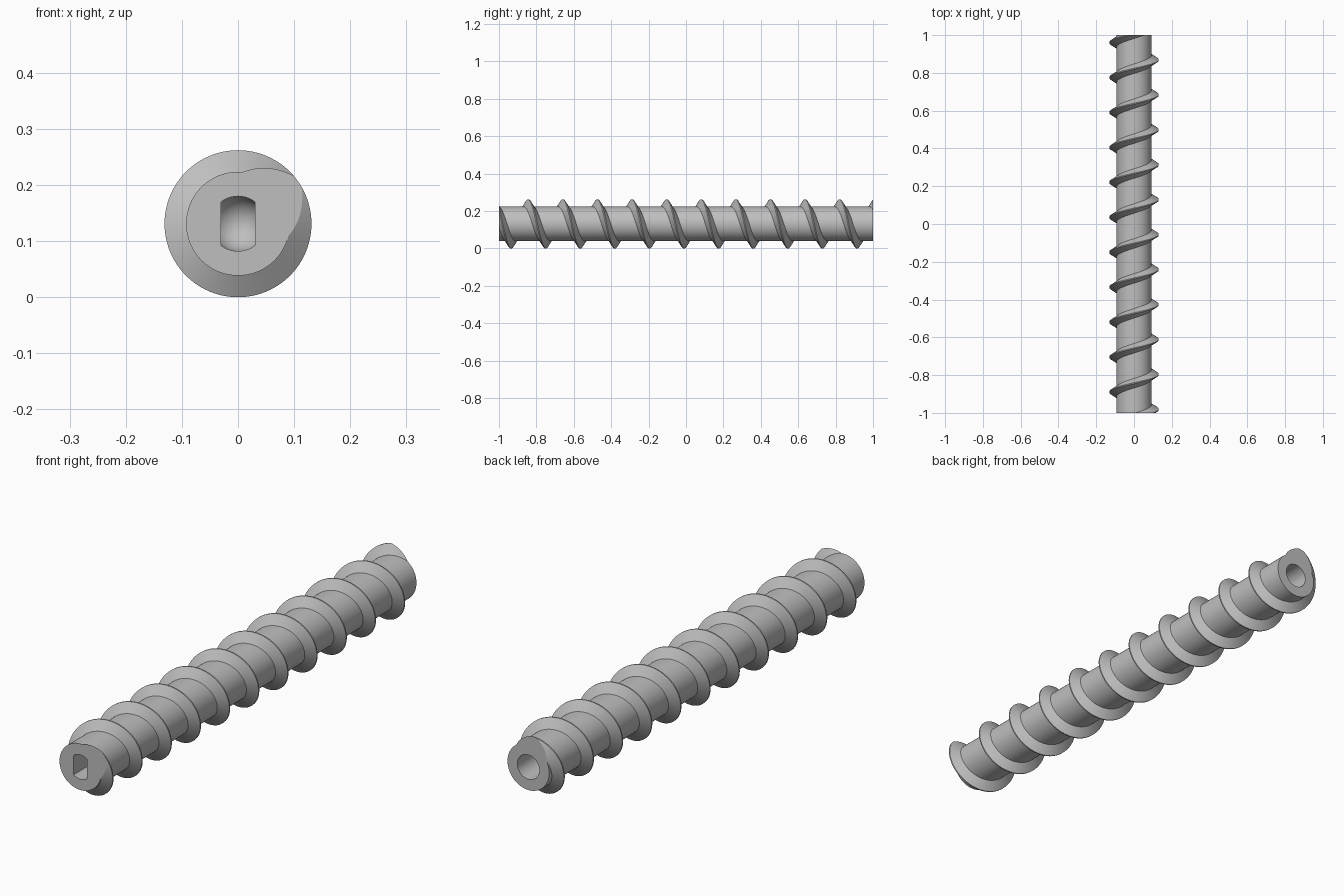
import bpy, bmesh
from math import pi, cos, sin, radians
from mathutils import Vector

cube = bpy.data.objects.get("Cube")
if cube:
    bpy.data.objects.remove(cube, do_unlink=True)

CORE, CREST, PITCH = 0.0925, 0.131, 0.185
AXIS_Z = CREST
BORE = 0.049
STEPS = 96          # segments per turn
TURNS = 14

steel = bpy.data.materials.new("grey metal")
steel.use_nodes = True
GREY = (0.52, 0.52, 0.52, 1)
steel.diffuse_color = GREY
steel.node_tree.nodes["Principled BSDF"].inputs["Base Color"].default_value = GREY


def to_object(bm, name):
    bmesh.ops.recalc_face_normals(bm, faces=bm.faces)
    mesh = bpy.data.meshes.new(name)
    bm.to_mesh(mesh)
    bm.free()
    mesh.materials.append(steel)
    obj = bpy.data.objects.new(name, mesh)
    obj.location.z = AXIS_Z
    bpy.context.collection.objects.link(obj)
    return obj


def trim(bm, point, normal):
    """Cut away everything beyond a plane and cap the cut."""
    bmesh.ops.bisect_plane(bm, geom=bm.verts[:] + bm.edges[:] + bm.faces[:], dist=1e-6,
                           plane_co=point, plane_no=normal, clear_outer=True)
    rim = [e for e in bm.edges if e.is_boundary
           and all(abs((v.co - Vector(point)).dot(Vector(normal))) < 1e-4 for v in e.verts)]
    bmesh.ops.holes_fill(bm, edges=rim, sides=0)


# Core and thread: one pitch of the profile swept along a helix
def screw_body():
    half_base, half_crest = 0.0252, 0.0026
    profile = [(-half_base, CORE), (-half_crest, CREST), (half_crest, CREST),
               (half_base, CORE), (PITCH - half_base, CORE)]
    bm = bmesh.new()
    rows = []
    for i in range(TURNS * STEPS + 1):
        turn = i / STEPS - TURNS / 2
        angle = 2 * pi * turn
        y = -0.843 + 5 * PITCH - PITCH * (turn - 0.25)
        rows.append([bm.verts.new((r * cos(angle), y + dy, r * sin(angle)))
                     for dy, r in profile])
    for a, b in zip(rows, rows[1:]):
        for k in range(len(profile) - 1):
            bm.faces.new((a[k], a[k + 1], b[k + 1], b[k]))
    bmesh.ops.remove_doubles(bm, verts=bm.verts, dist=1e-5)
    for side in (-1, 1):
        trim(bm, (0, side, 0), (0, side, 0))
    return to_object(bm, "screw_shaft")


# Round-ended socket cutter, optionally flattened on both sides
def socket_cutter(name, side, half_width=None):
    straight = 0.8
    pts = [(0, 1.1), (BORE, 1.1)]
    pts += [(BORE * cos(radians(a)), straight - BORE * sin(radians(a))) for a in range(0, 91, 9)]
    bm = bmesh.new()
    verts = [bm.verts.new((r, side * y, 0)) for r, y in pts]
    edges = [bm.edges.new(pair) for pair in zip(verts, verts[1:])]
    bmesh.ops.spin(bm, geom=verts + edges, cent=(0, 0, 0), axis=(0, 1, 0),
                   angle=2 * pi, steps=48)
    bmesh.ops.remove_doubles(bm, verts=bm.verts, dist=1e-5)
    if half_width:
        for s in (-1, 1):
            trim(bm, (s * half_width, 0, 0), (s, 0, 0))
    cutter = to_object(bm, name)
    cutter.hide_render = True
    return cutter


shaft = screw_body()
bpy.context.view_layer.objects.active = shaft
shaft.select_set(True)

# Flat-sided socket at the front, round socket at the back
for cutter in (socket_cutter("front_socket_cutter", -1, 0.03),
               socket_cutter("back_socket_cutter", 1)):
    mod = shaft.modifiers.new("socket", 'BOOLEAN')
    mod.operation = 'DIFFERENCE'
    mod.solver = 'EXACT'
    mod.object = cutter
    bpy.ops.object.modifier_apply(modifier=mod.name)
    bpy.data.objects.remove(cutter, do_unlink=True)

bpy.ops.object.select_all(action='DESELECT')
shaft.select_set(True)
bpy.ops.object.shade_smooth_by_angle(angle=radians(30))
